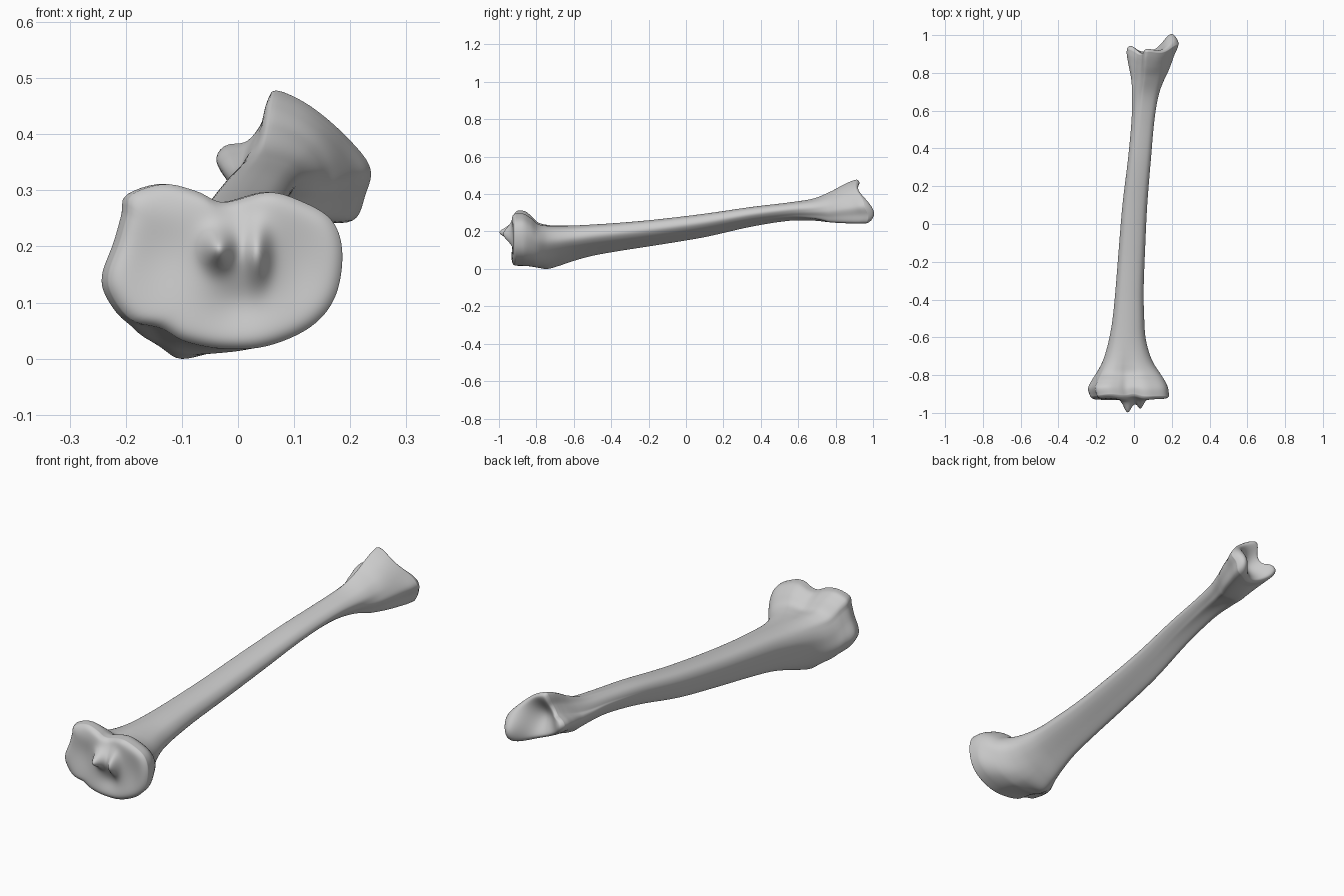
import bpy, bmesh, math

if "Cube" in bpy.data.objects:
    bpy.data.objects.remove(bpy.data.objects["Cube"])

N = 112          # points around each cross-section
STEPS = 9        # rings between stations

# Key cross-section outlines (x, z): plateau, triangular shaft, ankle end
PLATEAU = [(-.20, .295), (-.14, .315), (-.08, .302), (-.03, .282), (.05, .30), (.11, .285),
           (.168, .25), (.188, .19), (.175, .11), (.13, .055), (.05, .02), (-.03, .015),
           (-.10, .028), (-.145, .052), (-.20, .067), (-.235, .11), (-.243, .15),
           (-.222, .21), (-.208, .26)]
SHAFT = [(-.45, -1), (.15, -.62), (.8, -.1), (1, .35), (.7, .82), (0, 1), (-.7, .88),
         (-1, .4), (-.92, -.3), (-.72, -.85)]
ANKLE = [(.07, .478), (.13, .45), (.195, .395), (.237, .34), (.228, .29), (.208, .247),
         (.155, .245), (.06, .275), (-.01, .315), (-.038, .355), (-.022, .38), (.015, .387),
         (.042, .42), (.053, .46)]

# Stations along the bone: y, x min, x max, z min, z max, plateau weight, ankle weight
STATIONS = [
    (-.915, -.232, .186, .017, .311, 1, 0),
    (-.87, -.243, .180, .016, .309, 1, 0),
    (-.83, -.225, .163, .013, .285, .85, 0),
    (-.79, -.200, .138, .006, .248, .6, 0),
    (-.74, -.172, .105, .000, .235, .3, 0),
    (-.68, -.150, .080, .016, .231, .1, 0),
    (-.60, -.130, .061, .043, .232, 0, 0),
    (-.50, -.113, .054, .070, .237, 0, 0),
    (-.35, -.098, .051, .097, .247, 0, 0),
    (-.15, -.082, .058, .128, .265, 0, 0),
    (.10, -.061, .070, .170, .295, 0, 0),
    (.35, -.031, .090, .226, .331, 0, .05),
    (.55, -.013, .108, .257, .355, 0, .2),
    (.68, -.010, .130, .258, .376, 0, .4),
    (.77, -.015, .163, .249, .412, 0, .65),
    (.84, -.030, .205, .244, .448, 0, .9),
    (.88, -.038, .228, .242, .468, 0, 1),
    (.91, -.038, .237, .242, .478, 0, 1),
]


def catmull(a, b, c, d, t):
    return tuple(.5 * (2 * q + (r - p) * t + (2 * p - 5 * q + 4 * r - s) * t * t
                       + (3 * q - p - 3 * r + s) * t ** 3) for p, q, r, s in zip(a, b, c, d))


def smooth(t):
    t = max(0, min(1, t))
    return t * t * (3 - 2 * t)


def fit(pts, x0, x1, z0, z1):
    xs, zs = [p[0] for p in pts], [p[1] for p in pts]
    ax, bx, az, bz = min(xs), max(xs), min(zs), max(zs)
    return [(x0 + (x - ax) / (bx - ax) * (x1 - x0), z0 + (z - az) / (bz - az) * (z1 - z0))
            for x, z in pts]


def radial(pts):
    """Smooth a closed outline, normalise it and resample it at even angles."""
    n = len(pts)
    dense = [catmull(pts[i - 1], pts[i], pts[(i + 1) % n], pts[(i + 2) % n], k / 24)
             for i in range(n) for k in range(24)]
    polar = sorted((math.atan2(z, x), math.hypot(x, z)) for x, z in fit(dense, -1, 1, -1, 1))
    t = 2 * math.pi
    polar = [(polar[-1][0] - t, polar[-1][1])] + polar + [(polar[0][0] + t, polar[0][1])]
    out, j = [], 0
    for i in range(N):
        a = -math.pi + t * i / N
        while polar[j + 1][0] < a:
            j += 1
        (a0, r0), (a1, r1) = polar[j], polar[j + 1]
        r = r0 + (r1 - r0) * (a - a0) / max(a1 - a0, 1e-9)
        out.append((r * math.cos(a), r * math.sin(a)))
    return out


def bumps(x, z, items):
    return sum(h * math.exp(-((x - cx) / sx) ** 2 / 2 - ((z - cz) / sz) ** 2 / 2)
               for cx, cz, sx, sz, h in items)


# Joint surface relief: centre x, z, spread x, z, height along y
KNEE = [(-.035, .195, .018, .022, -.055), (.035, .185, .014, .032, -.036),
        (0, .19, .04, .05, -.014), (-.135, .19, .05, .06, .014), (.11, .16, .045, .07, .014),
        (0, .10, .04, .035, .016), (0, .27, .03, .03, .018), (-.12, .31, .06, .03, .012)]
ANKLE_RELIEF = [(.20, .295, .042, .062, .077), (.085, .36, .045, .05, -.05),
                (-.025, .35, .03, .04, .02), (.08, .47, .03, .03, .006)]

plateau, shaft, ankle = radial(PLATEAU), radial(SHAFT), radial(ANKLE)


def ring_at(st):
    y, x0, x1, z0, z1, p, d = st
    p, d = max(0, min(1, p)), max(0, min(1, d))
    pts = [tuple(p * a + d * c + (1 - p - d) * b for a, b, c in zip(*tri))
           for tri in zip(plateau, shaft, ankle)]
    wk, wa = smooth((-.82 - y) / .095), smooth((y - .78) / .13)
    return [(x, y + wk * bumps(x, z, KNEE) + wa * bumps(x, z, ANKLE_RELIEF), z)
            for x, z in fit(pts, x0, x1, z0, z1)]


def cap_rings(st, base, relief, sign):
    """Rounded-over rim, then concentric rings across the joint surface."""
    rim = ring_at(st)
    cx, cz = (st[1] + st[2]) / 2, (st[3] + st[4]) / 2
    rings = []
    for k in range(1, 40):
        s = 1 - (k / 40) ** 1.25
        ring = []
        for x, _, z in rim:
            px, pz = cx + (x - cx) * s, cz + (z - cz) * s
            ring.append((px, base + bumps(px, pz, relief) - sign * .02 * s ** 14, pz))
        rings.append(ring)
    return rings, (cx, base + bumps(cx, cz, relief), cz)


# Shaft rings between the stations
body = []
last = len(STATIONS) - 1
for i in range(last):
    a, b = STATIONS[max(i - 1, 0)], STATIONS[i]
    c, d = STATIONS[i + 1], STATIONS[min(i + 2, last)]
    for k in range(STEPS):
        body.append(ring_at(catmull(a, b, c, d, k / STEPS)))
body.append(ring_at(STATIONS[-1]))

knee, knee_tip = cap_rings(STATIONS[0], -.935, KNEE, -1)
foot, foot_tip = cap_rings(STATIONS[-1], .93, ANKLE_RELIEF, 1)
rings = knee[::-1] + body + foot

# Skin all rings into one closed bone
bm = bmesh.new()
vr = [[bm.verts.new(p) for p in r] for r in rings]
for r, q in zip(vr, vr[1:]):
    for i in range(N):
        j = (i + 1) % N
        bm.faces.new((r[i], r[j], q[j], q[i]))
for ring, tip in ((vr[0], knee_tip), (vr[-1], foot_tip)):
    v = bm.verts.new(tip)
    for i in range(N):
        bm.faces.new((ring[i], ring[(i + 1) % N], v))
bmesh.ops.recalc_face_normals(bm, faces=bm.faces)
for f in bm.faces:
    f.smooth = True
mesh = bpy.data.meshes.new("shin_bone")
bm.to_mesh(mesh)
bm.free()
bone = bpy.data.objects.new("shin_bone", mesh)
bpy.context.collection.objects.link(bone)
